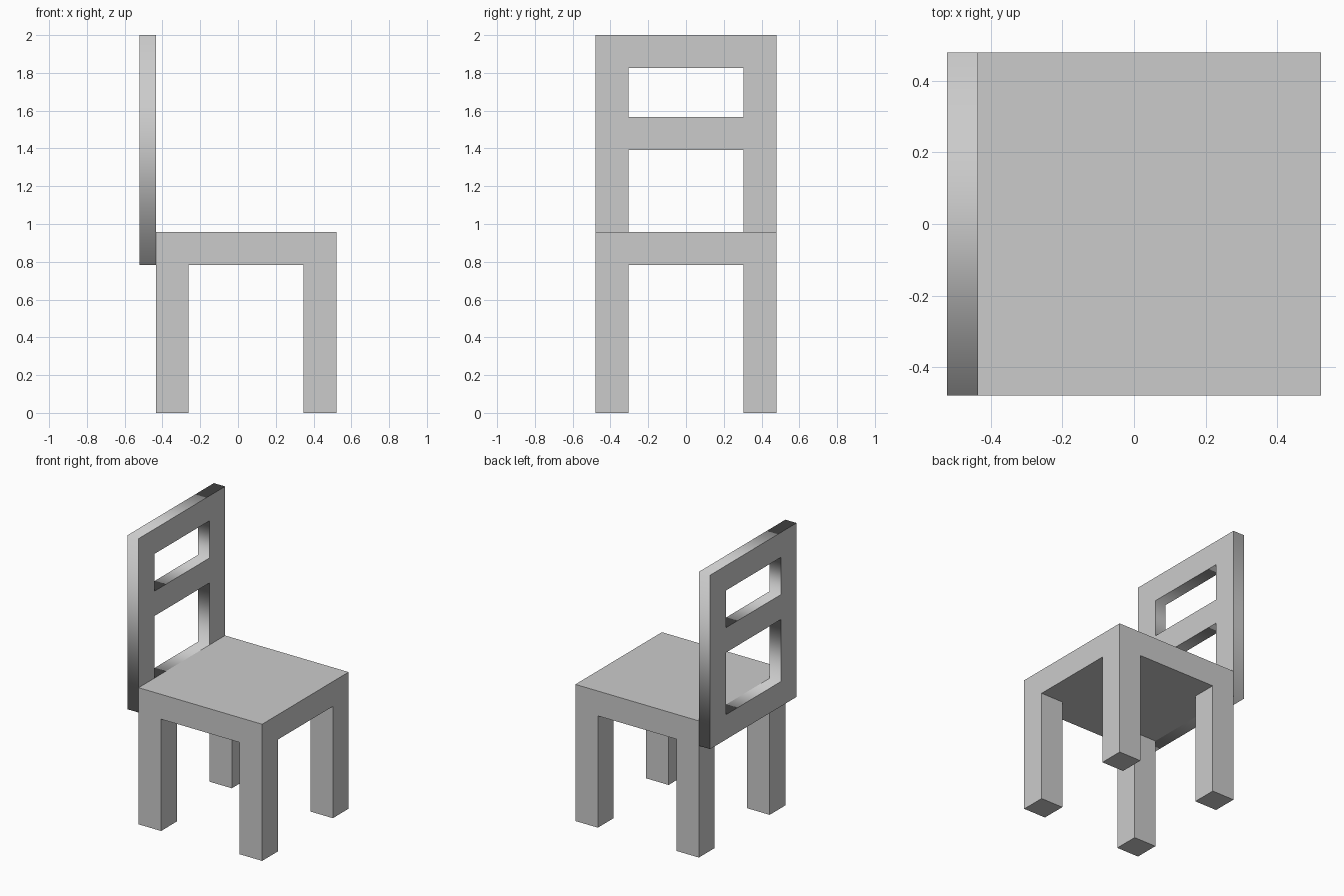
import bpy
import math

if "Cube" in bpy.data.objects:
    bpy.data.objects.remove(bpy.data.objects["Cube"])

U = 2 / 23            # the chair sits on a regular module, 23 units tall
HALF_Y = 5.5 * U
LEG = 2 * U
SEAT_Z0, SEAT_Z1 = 9 * U, 11 * U
X_BACK, X_SEAT, X_FRONT = -6 * U, -5 * U, 6 * U


def box(name, x, y, z):
    """Box from (min, max) ranges on each axis."""
    ranges = (x, y, z)
    bpy.ops.mesh.primitive_cube_add(size=1, location=[(a + b) / 2 for a, b in ranges])
    ob = bpy.context.object
    ob.name = ob.data.name = name
    ob.scale = [b - a for a, b in ranges]
    bpy.ops.object.transform_apply(location=False, rotation=False, scale=True)
    return ob


def frame(name, rects, x0, x1):
    """Extruded panel in the YZ plane: first rectangle is the outline, the rest are holes."""
    cu = bpy.data.curves.new(name, 'CURVE')
    cu.dimensions = '2D'
    cu.fill_mode = 'BOTH'
    cu.extrude = (x1 - x0) / 2
    for half, z0, z1 in rects:
        sp = cu.splines.new('POLY')
        sp.points.add(3)
        corners = ((-half, z0), (half, z0), (half, z1), (-half, z1))
        for p, (y, z) in zip(sp.points, corners):
            p.co = (y, z, 0, 1)
        sp.use_cyclic_u = True
    ob = bpy.data.objects.new(name, cu)
    bpy.context.collection.objects.link(ob)
    ob.location.x = (x0 + x1) / 2
    ob.rotation_euler = (math.pi / 2, 0, math.pi / 2)
    bpy.ops.object.select_all(action='DESELECT')
    ob.select_set(True)
    bpy.context.view_layer.objects.active = ob
    bpy.ops.object.convert(target='MESH')
    return bpy.context.object


# Seat slab
box("seat", (X_SEAT, X_FRONT), (-HALF_Y, HALF_Y), (SEAT_Z0, SEAT_Z1))

# Backrest with two openings
inner = HALF_Y - LEG
frame("backrest", [
    (HALF_Y, SEAT_Z0, 23 * U),
    (inner, SEAT_Z1, 16 * U),
    (inner, 18 * U, 21 * U),
], X_BACK, X_SEAT)

# Four legs, the rear pair set in from the backrest
for end, x0 in (("front", X_FRONT - LEG), ("rear", X_SEAT)):
    for side, y0 in (("right", -HALF_Y), ("left", inner)):
        box(f"{end}_{side}_leg", (x0, x0 + LEG), (y0, y0 + LEG), (0, SEAT_Z0))
